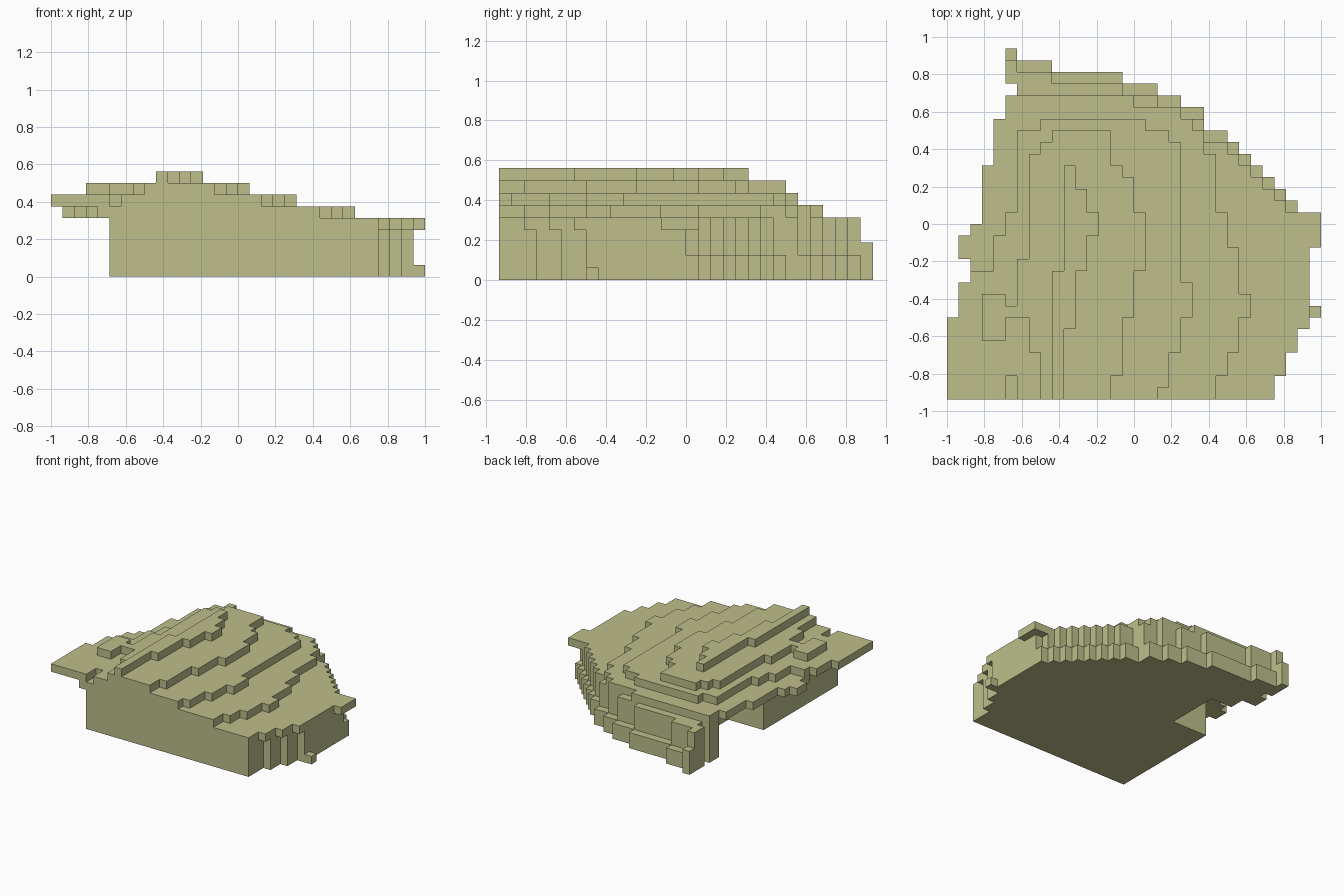
import bpy
import bmesh

if "Cube" in bpy.data.objects:
    bpy.data.objects.remove(bpy.data.objects["Cube"], do_unlink=True)

UNIT = 1 / 16      # one terrain block
FRONT = -15        # front row, in blocks

olive = bpy.data.materials.new("dry_grass_olive")
olive.use_nodes = True
COLOUR = (0.51, 0.52, 0.26, 1)
olive.diffuse_color = COLOUR
olive.node_tree.nodes["Principled BSDF"].inputs["Base Color"].default_value = COLOUR


def steps(runs, start):
    """Stair-stepped edge: each run is (y where it ends, x)."""
    points, y = [], start
    for end, x in runs:
        for p in ((x, y), (x, end)):
            if not points or points[-1] != p:
                points.append(p)
        y = end
    return points


def terrace(name, left, right, bottom, top, start=FRONT):
    """Extrude the outline between two stepped edges."""
    outline = steps(right, start) + steps(left, start)[::-1]
    bm = bmesh.new()
    face = bm.faces.new([bm.verts.new((x * UNIT, y * UNIT, bottom * UNIT)) for x, y in outline])
    made = bmesh.ops.extrude_face_region(bm, geom=[face])["geom"]
    bmesh.ops.translate(bm, vec=(0, 0, (top - bottom) * UNIT),
                        verts=[g for g in made if isinstance(g, bmesh.types.BMVert)])
    bmesh.ops.recalc_face_normals(bm, faces=bm.faces)
    mesh = bpy.data.meshes.new(name)
    bm.to_mesh(mesh)
    bm.free()
    mesh.materials.append(olive)
    bpy.context.collection.objects.link(bpy.data.objects.new(name, mesh))


def block(name, x0, x1, y0, y1, bottom, top):
    terrace(name, [(y1, x0)], [(y1, x1)], bottom, top, y0)


# Cliff base: five courses, with a deep notch on one side
base_left = [(0, -11), (7, -6), (9, -9), (11, -11), (12, -10), (14, -11)]
front_edge = [(-13, 12), (-11, 13), (-9, 14)]
back_edge = [(2, 14), (3, 13), (4, 12), (5, 11), (6, 10), (7, 9), (8, 8),
             (10, 6), (11, 4), (12, 2), (13, -1), (14, -7)]
for level, (lag, inset) in enumerate([(1, 0), (1, 0), (1, 1), (1, 1), (0, 1)]):
    right = [(y + lag, x) for y, x in front_edge] + [(1 - inset, 15)]
    right += [(y - inset, x) for y, x in back_edge]
    if inset:
        right.append((14, -10))
    terrace(f"base_course_{level + 1}", base_left, right, level, level + 1)

# Loose blocks sticking out of the cliff
block("back_post", -11, -10, 14, 15, 0, 3)
block("upper_side_ledge", 14, 16, -2, 1, 4, 5)
block("lower_side_ledge", 14, 16, -8, -7, 0, 1)

# Lower terrace, overhanging the base
terrace("lower_terrace",
        [(-8, -12), (-5, -13), (-3, -14), (-1, -15), (0, -14), (5, -13), (9, -12), (11, -11)],
        [(-13, 7), (-11, 8), (-8, 9), (-6, 10), (-2, 9), (1, 8), (6, 7),
         (8, 6), (9, 5), (10, 4), (11, 0)], 5, 6)

# Middle terrace with a wide thin overhang, notched at the front
terrace("middle_terrace",
        [(-13, -10), (-8, -16), (-5, -15), (-4, -14), (-1, -12), (1, -11), (8, -10), (9, -8)],
        [(-14, 2), (-11, 3), (-8, 4), (-5, 5), (7, 4), (8, 3), (9, 1)], 6, 7)
block("overhang_corner", -16, -11, FRONT, -13, 6, 7)

# Upper terrace and its side outcrop
terrace("upper_terrace",
        [(-11, -8), (-8, -9), (-7, -11), (-3, -10), (6, -9), (7, -8), (8, -7)],
        [(-13, -2), (-8, -1), (-4, 0), (1, 1), (4, 0), (5, -1), (8, -2)], 7, 8)
block("side_outcrop", -13, -11, -10, -6, 7, 8)

# Summit ridge
terrace("summit_ridge", [(-4, -7), (5, -6)],
        [(-9, -6), (-4, -5), (-1, -4), (1, -3), (3, -4), (5, -5)], 8, 9)
